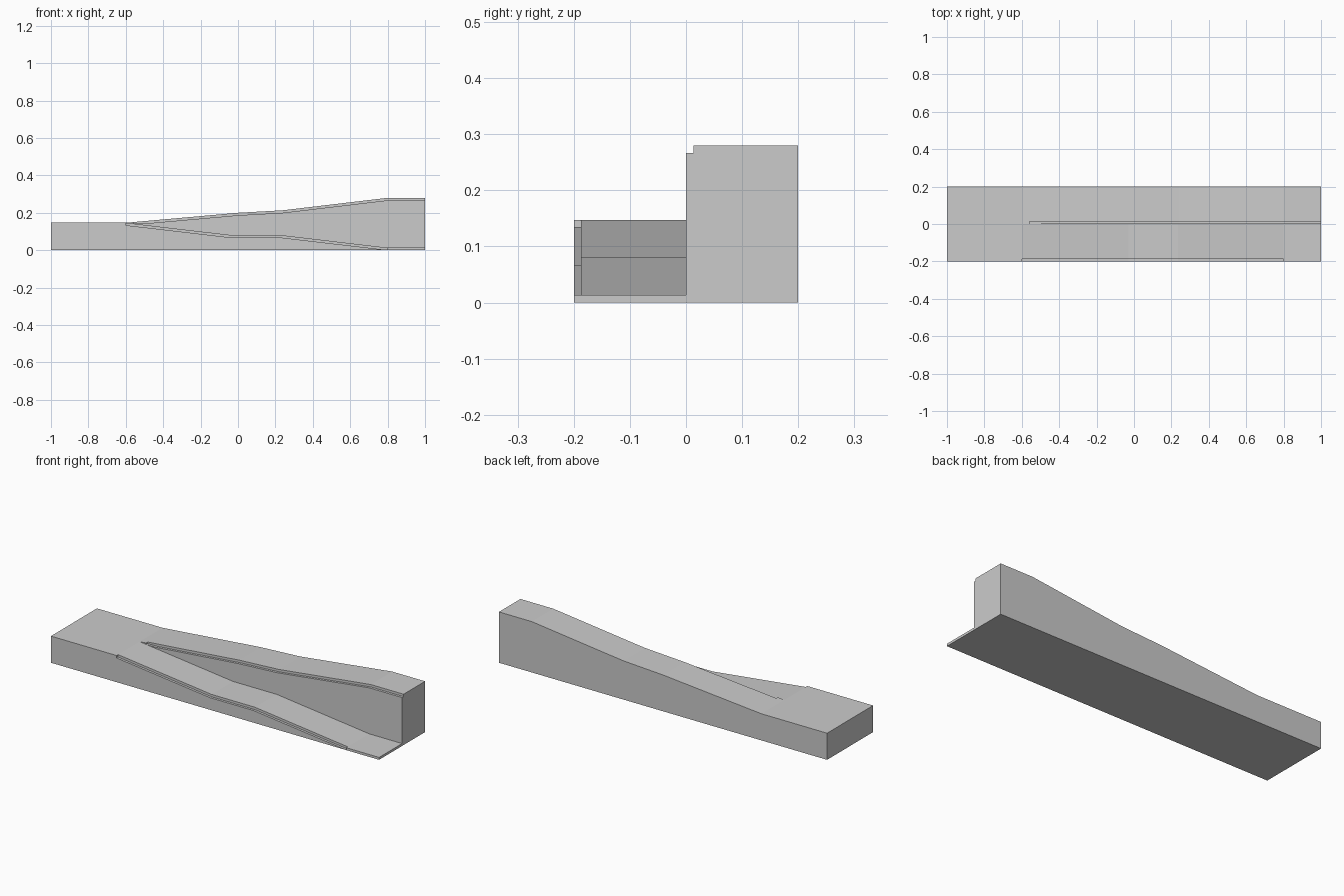
import bpy, bmesh

if "Cube" in bpy.data.objects:
    bpy.data.objects.remove(bpy.data.objects["Cube"])


def prism(name, profile, y0, y1):
    """Extrude an x-z profile between two y positions."""
    bm = bmesh.new()
    face = bm.faces.new([bm.verts.new((x, y0, z)) for x, z in profile])
    new = bmesh.ops.extrude_face_region(bm, geom=[face])["geom"]
    verts = [g for g in new if isinstance(g, bmesh.types.BMVert)]
    bmesh.ops.translate(bm, verts=verts, vec=(0, y1 - y0, 0))
    bmesh.ops.recalc_face_normals(bm, faces=bm.faces)
    mesh = bpy.data.meshes.new(name)
    bm.to_mesh(mesh)
    bm.free()
    obj = bpy.data.objects.new(name, mesh)
    bpy.context.collection.objects.link(obj)
    return obj


def carve(target, line, y0, y1):
    """Remove everything above a height line within a strip of y."""
    top = 0.5
    cutter = prism("cutter", line + [(line[-1][0], top), (line[0][0], top)], y0, y1)
    cutter.hide_render = True
    mod = target.modifiers.new("carve", "BOOLEAN")
    mod.operation = "DIFFERENCE"
    mod.solver = "EXACT"
    mod.object = cutter
    bpy.context.view_layer.objects.active = target
    bpy.ops.object.modifier_apply(modifier=mod.name)
    bpy.data.objects.remove(cutter)


STEP = 0.0133
MID = 0.1467

# Block with the rising lane profile over its full width
rising = [(-0.6, MID), (0, 0.2), (0.24, 0.2133), (0.8, 0.28), (1, 0.28)]
block = prism("split_ramp", [(1, 0), (-1, 0), (-1, MID)] + rising, -0.2, 0.2)

# Falling lane in the front half
falling = [(-0.6, MID), (-0.03, 0.08), (0.235, 0.08), (0.8, STEP)]
carve(block, falling + [(1.1, STEP)], -0.3, 0)

# Edge step along the falling lane
edge = [(x, max(z - STEP, 0.0008)) for x, z in falling]
carve(block, edge, -0.3, -0.187)

# Edge step along the rising lane
ledge = [(-0.56, 0.142), (-0.5, 0.1422)] + [(x, z - STEP) for x, z in rising[1:-1]]
carve(block, ledge + [(1.1, 0.28 - STEP)], -0.0001, 0.0133)
